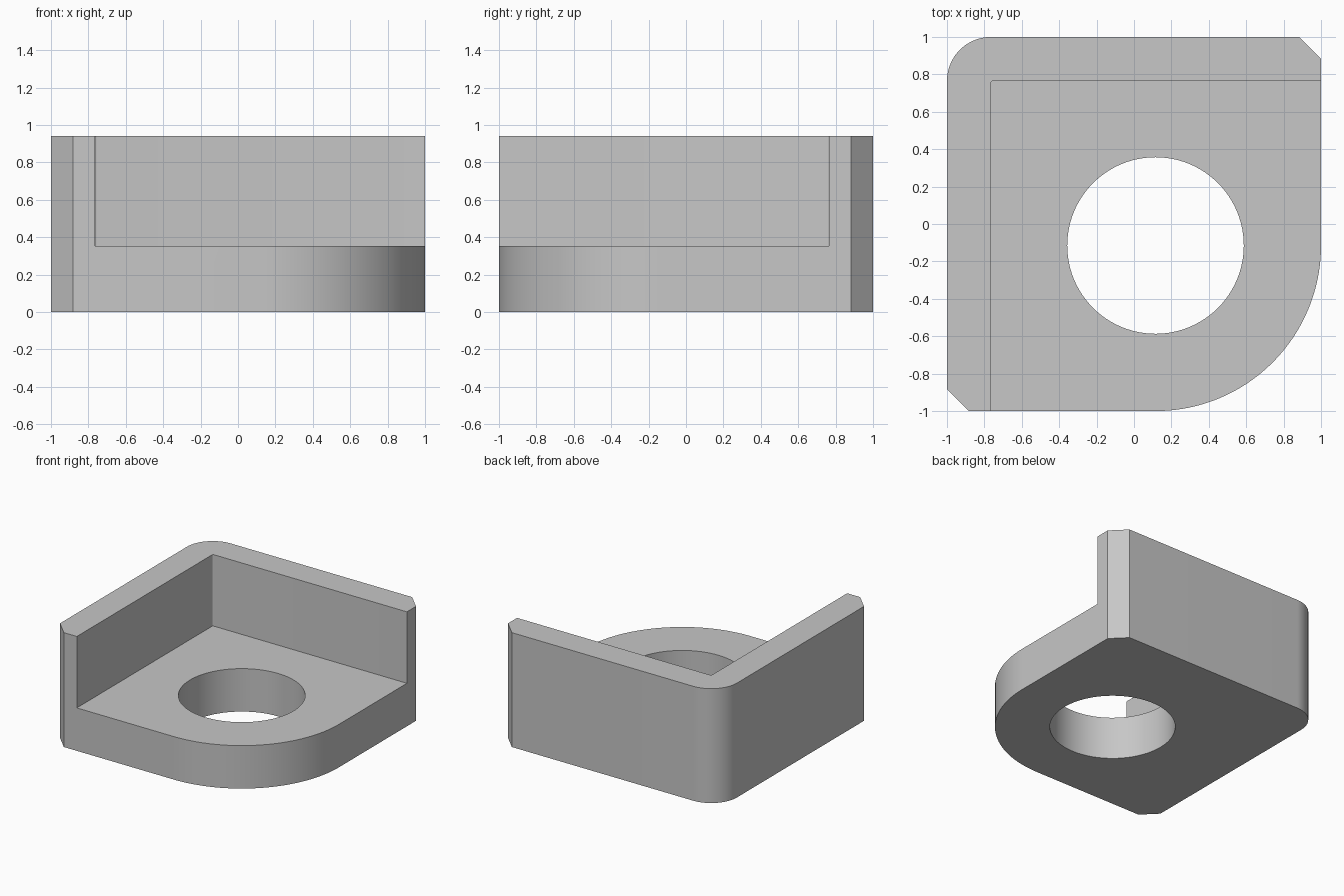
import bpy, bmesh
from math import cos, sin, radians

old = bpy.data.objects.get("Cube")
if old:
    bpy.data.objects.remove(old, do_unlink=True)

HEIGHT, FLOOR = 0.94, 0.353
INNER = 0.765          # inner face of the two walls
CHAMFER = 0.117
CX, CY = 0.115, -0.115  # shared centre of bore and large rounded corner
BIG_R, BORE_R, SMALL_R = 0.885, 0.472, 0.235

grey = bpy.data.materials.new("Plain grey")
grey.use_nodes = True
grey.diffuse_color = (0.57, 0.57, 0.57, 1)
grey.node_tree.nodes["Principled BSDF"].inputs["Base Color"].default_value = grey.diffuse_color


def arc(cx, cy, r, start, end, steps):
    angles = [radians(start + (end - start) * i / steps) for i in range(steps + 1)]
    return [(cx + r * cos(a), cy + r * sin(a)) for a in angles]


def prism(name, outline, z0, z1):
    """Extrude a counter-clockwise outline from z0 to z1."""
    bm = bmesh.new()
    face = bm.faces.new([bm.verts.new((x, y, z0)) for x, y in outline])
    top = bmesh.ops.extrude_face_region(bm, geom=[face])["geom"]
    verts = [v for v in top if isinstance(v, bmesh.types.BMVert)]
    bmesh.ops.translate(bm, verts=verts, vec=(0, 0, z1 - z0))
    bmesh.ops.recalc_face_normals(bm, faces=bm.faces)
    mesh = bpy.data.meshes.new(name)
    bm.to_mesh(mesh)
    bm.free()
    mesh.materials.append(grey)
    obj = bpy.data.objects.new(name, mesh)
    bpy.context.collection.objects.link(obj)
    return obj


# Full-height block: two chamfers, one small and one large rounded corner
outline = [(-1, -1 + CHAMFER), (-1 + CHAMFER, -1)]
outline += arc(CX, CY, BIG_R, -90, 0, 48)
outline += [(1, 1 - CHAMFER), (1 - CHAMFER, 1)]
outline += arc(-1 + SMALL_R, 1 - SMALL_R, SMALL_R, 90, 180, 20)
bracket = prism("corner_bracket", outline, 0, HEIGHT)

# Pocket that leaves the floor and two walls, with a tiny inner fillet
f = 0.01
pocket_outline = [(-INNER, -1.5), (1.5, -1.5), (1.5, INNER)]
pocket_outline += arc(-INNER + f, INNER - f, f, 90, 180, 4)
pocket = prism("pocket_cutter", pocket_outline, FLOOR, HEIGHT + 0.5)

# Round bore through the floor
bore = prism("bore_cutter", arc(CX, CY, BORE_R, 0, 356.25, 95), -0.5, HEIGHT + 0.7)

bpy.ops.object.select_all(action='DESELECT')
bpy.context.view_layer.objects.active = bracket
bracket.select_set(True)
for cutter in (pocket, bore):
    cutter.hide_render = True
    mod = bracket.modifiers.new(cutter.name, 'BOOLEAN')
    mod.operation = 'DIFFERENCE'
    mod.solver = 'EXACT'
    mod.object = cutter
    bpy.ops.object.modifier_apply(modifier=mod.name)
    bpy.data.objects.remove(cutter, do_unlink=True)

bpy.ops.object.shade_smooth_by_angle(angle=radians(30))
